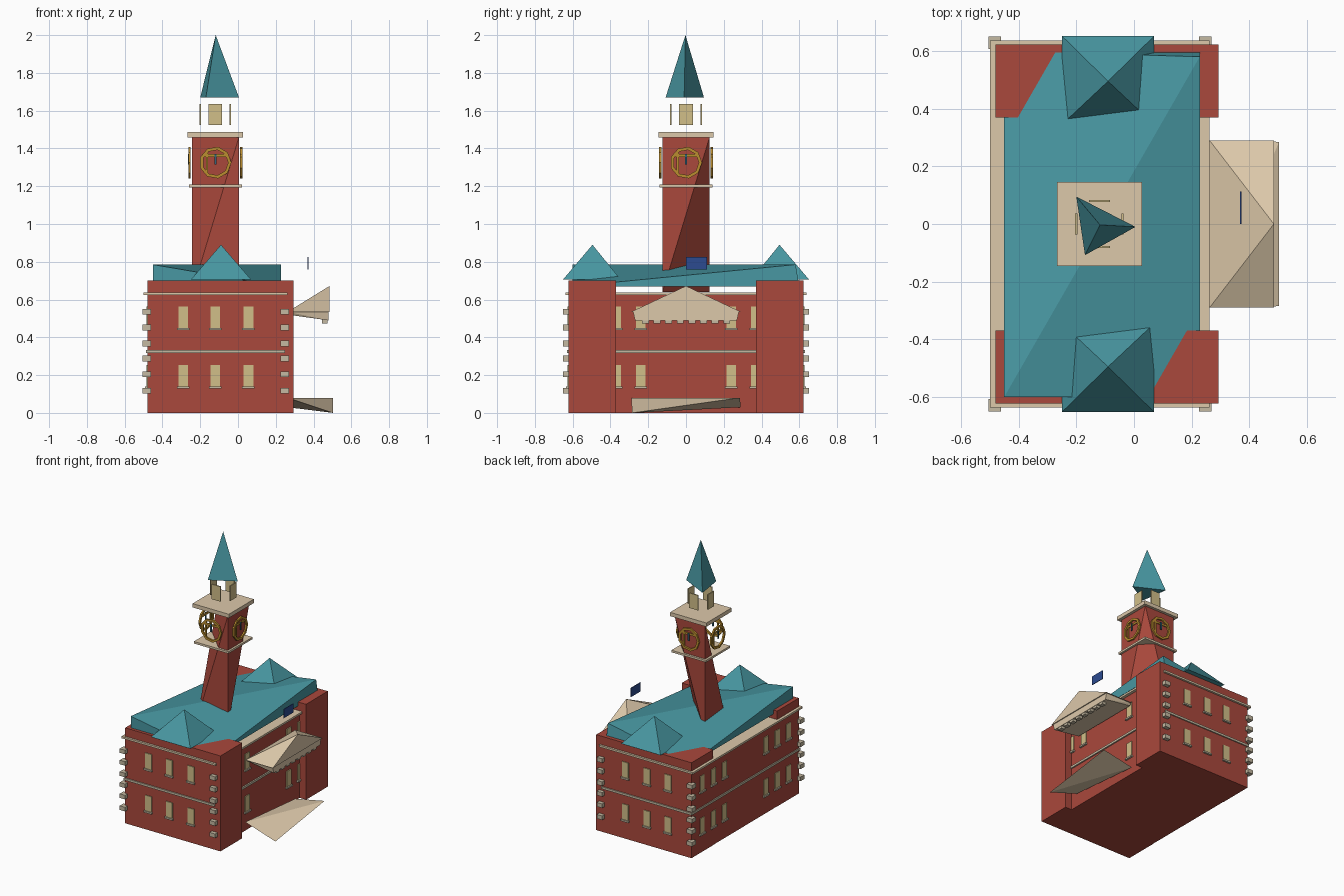
import bpy, bmesh, math
from mathutils import Vector, Matrix

if "Cube" in bpy.data.objects:
    bpy.data.objects.remove(bpy.data.objects["Cube"])


def mat(name, c):
    m = bpy.data.materials.new(name)
    m.diffuse_color = (*c, 1)
    m.use_nodes = True
    m.node_tree.nodes["Principled BSDF"].inputs["Base Color"].default_value = m.diffuse_color
    return m


BRICK = mat("red_brick", (0.40, 0.065, 0.045))
TEAL = mat("copper_teal", (0.065, 0.31, 0.36))
CREAM = mat("cream_stone", (0.72, 0.58, 0.40))
STONE = mat("grey_stone", (0.56, 0.49, 0.36))
PANE = mat("window_tan", (0.64, 0.52, 0.25))
GOLD = mat("clock_gold", (0.50, 0.27, 0.03))
HAND = mat("hand_blue", (0.03, 0.13, 0.20))
FLAG = mat("flag_blue", (0.025, 0.07, 0.28))


def finish(name, bm, m):
    bmesh.ops.recalc_face_normals(bm, faces=bm.faces[:])
    me = bpy.data.meshes.new(name)
    bm.to_mesh(me)
    bm.free()
    me.materials.append(m)
    ob = bpy.data.objects.new(name, me)
    bpy.context.collection.objects.link(ob)
    return ob


def hull(name, pts, m):
    bm = bmesh.new()
    for p in pts:
        bm.verts.new(p)
    bmesh.ops.convex_hull(bm, input=bm.verts[:])
    return finish(name, bm, m)


def add_box(bm, x0, x1, y0, y1, z0, z1):
    mx = Matrix.Translation(((x0 + x1) / 2, (y0 + y1) / 2, (z0 + z1) / 2))
    mx = mx @ Matrix.Diagonal((x1 - x0, y1 - y0, z1 - z0, 1))
    bmesh.ops.create_cube(bm, size=1, matrix=mx)


def boxes(name, items, m):
    bm = bmesh.new()
    for it in items:
        add_box(bm, *it)
    return finish(name, bm, m)


# Main block and the two end wings
boxes("main_block", [(-0.478, 0.24, -0.615, 0.615, 0, 0.63)], BRICK)
for s, n in ((-1, "front"), (1, "rear")):
    y0, y1 = sorted((s * 0.37, s * 0.622))
    boxes(n + "_wing", [(-0.48, 0.293, y0, y1, 0, 0.70)], BRICK)
    # Wing pyramid roof
    hull(n + "_wing_roof", [(x, s * y, 0.705) for x in (-0.25, 0.07) for y in (0.345, 0.652)]
         + [(-0.09, s * 0.495, 0.89)], TEAL)

# String course and cornice
boxes("string_course", [(-0.487, 0.25, -0.63, 0.63, 0.318, 0.334)], STONE)
boxes("cornice", [(-0.50, 0.262, -0.637, 0.637, 0.624, 0.638)], CREAM)

# Corner quoins
q = 0.022
boxes("quoins", [(x - q, x + q, y - q, y + q, z - 0.015, z + 0.015)
                 for x in (-0.483, 0.247) for y in (-0.628, 0.628)
                 for z in (0.117, 0.205, 0.288, 0.367, 0.452, 0.536)], STONE)

# Window plates and their sills
panes, sills = [], []
for z in (0.14, 0.45):
    for s in (-1, 1):
        for x in (-0.29, -0.12, 0.055):
            for lst, w, d, a, b in ((panes, 0.026, 0.006, z, z + 0.113),
                                    (sills, 0.033, 0.014, z - 0.012, z)):
                ya, yb = sorted((s * 0.62, s * (0.622 + d)))
                lst.append((x - w, x + w, ya, yb, a, b))
        for y in (0.24, 0.37, 0.5):
            for wall, out in ((-0.478, -1), (0.24, 1)):
                if out > 0 and y > 0.45:
                    continue
                for lst, w, d, a, b in ((panes, 0.026, 0.006, z, z + 0.113),
                                        (sills, 0.033, 0.014, z - 0.012, z)):
                    xa, xb = sorted((wall, wall + out * d))
                    lst.append((xa, xb, s * y - w, s * y + w, a, b))
boxes("window_panes", panes, PANE)
boxes("window_sills", sills, STONE)

# Main roof: flat slab with two raised opposite corners
hull("main_roof", [(x, y, 0.67) for x in (-0.45, 0.228) for y in (-0.6, 0.6)]
     + [(-0.45, -0.6, 0.785), (0.228, 0.58, 0.785)], TEAL)

# Portico: pediment, sloping entablature, dentils, entrance step
hull("pediment", [(x, y, 0.535) for x in (0.262, 0.485) for y in (-0.29, 0.29)]
     + [(0.485, 0, 0.672)], CREAM)
hull("entablature", [(x, y, 0.535) for x in (0.262, 0.478) for y in (-0.28, 0.28)]
     + [(0.262, -0.27, 0.52), (0.262, 0.27, 0.52), (0.478, -0.27, 0.49), (0.478, 0.27, 0.49)], CREAM)
boxes("dentils", [(0.445, 0.475, y - 0.018, y + 0.018, 0.474, 0.495)
                  for y in [-0.215 + i * 0.0615 for i in range(8)]], STONE)
hull("entrance_step", [(0.262, -0.29, 0.08), (0.503, 0.285, 0.08),
                       (0.503, -0.285, 0.0), (0.262, 0.29, 0.03)], CREAM)

# Clock tower: shaft with two opposite corners cut away
TX, L, R = -0.12, -0.243, 0.005
hull("tower_shaft", [(L, -0.125, 0.64), (R, -0.125, 0.64), (L, 0.125, 0.64),
                     (R, -0.125, 1.46), (R, 0.125, 1.46), (L, 0.125, 1.46)], BRICK)
boxes("tower_band", [(TX - 0.14, TX + 0.14, -0.14, 0.14, 1.193, 1.208)], CREAM)
boxes("tower_cap", [(TX - 0.147, TX + 0.147, -0.145, 0.145, 1.458, 1.486)], CREAM)

# Four clock faces: gold rim, spokes and one hand
for i in range(4):
    rot = Matrix.Translation((TX, 0, 1.325)) @ Matrix.Rotation(i * math.pi / 2, 4, 'Z')
    bm = bmesh.new()
    n = 9
    rings = []
    for k in range(n):
        a = 2 * math.pi * k / n
        rings.append([bm.verts.new((r * math.cos(a), y, r * math.sin(a)))
                      for r, y in ((0.068, -0.131), (0.085, -0.131), (0.085, -0.143), (0.068, -0.143))])
    for k in range(n):
        p, t = rings[k], rings[(k + 1) % n]
        for j in range(4):
            bm.faces.new((p[j], p[(j + 1) % 4], t[(j + 1) % 4], t[j]))
    add_box(bm, -0.07, 0.07, -0.137, -0.131, 0.03, 0.045)
    add_box(bm, -0.05, -0.038, -0.137, -0.131, -0.06, 0.05)
    bm.transform(rot)
    finish("clock_rim_%d" % (i + 1), bm, GOLD)
    bm = bmesh.new()
    add_box(bm, -0.005, 0.005, -0.144, -0.138, -0.01, 0.045)
    bm.transform(rot)
    finish("clock_hand_%d" % (i + 1), bm, HAND)

# Open belfry: four thin plates
t, w = 0.004, 0.036
boxes("belfry_plates", [(TX + s * 0.08 - t, TX + s * 0.08 + t, -w, w, 1.525, 1.635) for s in (-1, 1)]
      + [(TX - w, TX + w, s * 0.08 - t, s * 0.08 + t, 1.525, 1.635) for s in (-1, 1)], PANE)

# Three-sided spire
hull("spire", [(-0.2, 0.095, 1.67), (0.005, -0.01, 1.67), (-0.17, -0.108, 1.67), (-0.118, -0.003, 2.0)], TEAL)

# Flag above the portico
boxes("flag", [(0.368, 0.372, 0.0, 0.112, 0.76, 0.826)], FLAG)
